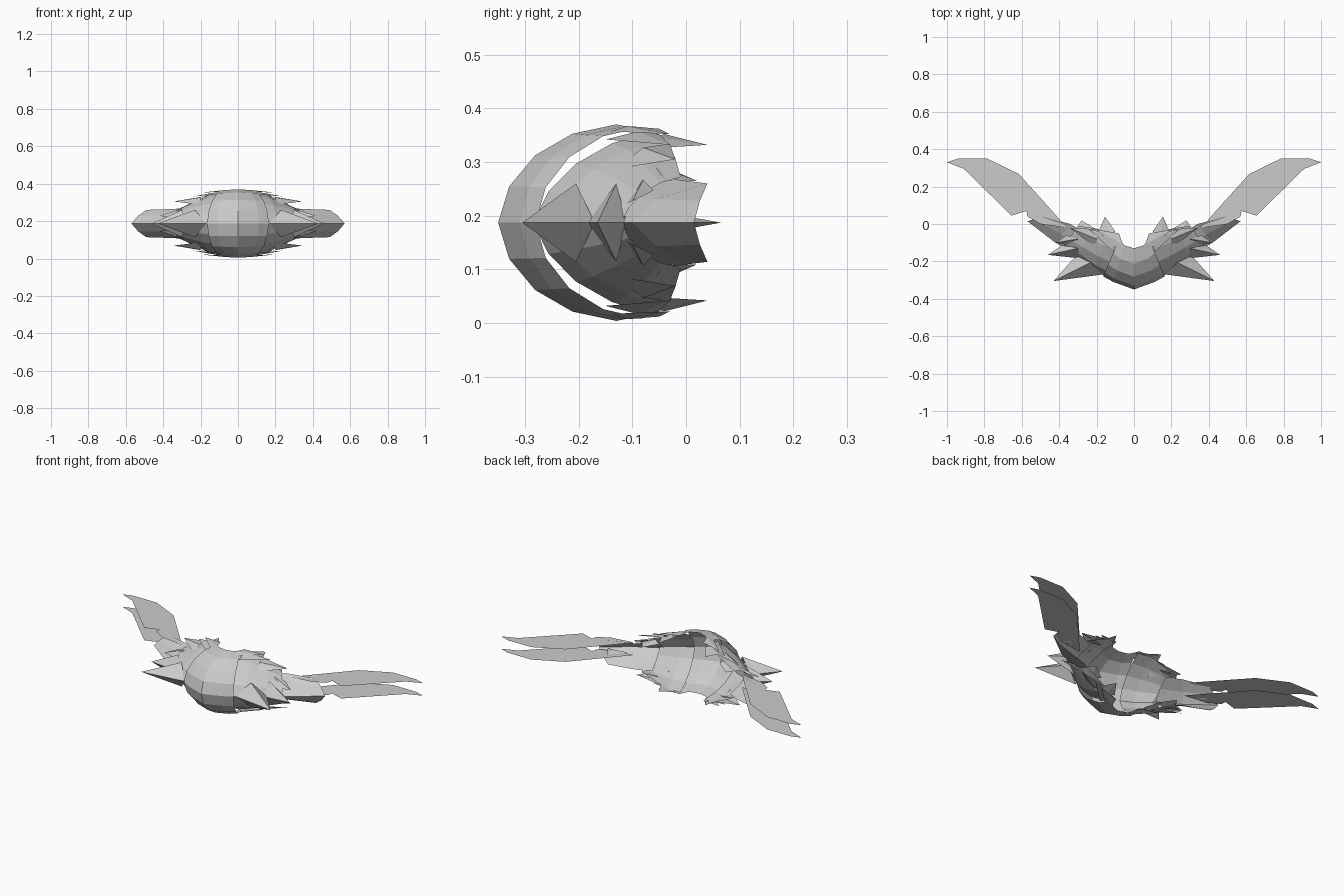
import bpy
from math import cos, sin, pi
from mathutils import Vector

MIDDLE_HEIGHT = 0.187  # height of the symmetry plane

default_cube = bpy.data.objects.get("Cube")
if default_cube:
    bpy.data.objects.remove(default_cube, do_unlink=True)

grey = bpy.data.materials.new("plain grey")
grey.use_nodes = True
colour = (0.6, 0.6, 0.6, 1)
grey.diffuse_color = colour
grey.node_tree.nodes["Principled BSDF"].inputs["Base Color"].default_value = colour


def part(name, points, faces, both_halves=True):
    """Part mirrored left-right and, if wanted, top-bottom."""
    mesh = bpy.data.meshes.new(name)
    mesh.from_pydata(points, [], faces)
    mesh.materials.append(grey)
    part_object = bpy.data.objects.new(name, mesh)
    part_object.location.z = MIDDLE_HEIGHT
    bpy.context.collection.objects.link(part_object)
    mirror = part_object.modifiers.new("Mirror", "MIRROR")
    mirror.use_axis = (True, False, both_halves)
    mirror.merge_threshold = 0.0005


def rib_points(ridge, rim, steps, bulge):
    """Curve from the middle ridge to the rear rim, between straight and elliptic."""
    ridge, rim = Vector((*ridge, 0)), Vector(rim)
    for step in range(steps + 1):
        share = step / steps
        angle = share * pi / 2
        straight = ridge.lerp(rim, share)
        ellipse = rim + (ridge - rim) * cos(angle)
        ellipse.z = rim.z * sin(angle)
        yield straight.lerp(ellipse, bulge)


def shell(name, steps, bulge, ribs):
    """Open shell through ribs, each given by its ridge and rim ends."""
    points = [point for ridge, rim in ribs
              for point in rib_points(ridge, rim, steps, bulge)]
    row = steps + 1
    faces = [(first, first + row, first + row + 1, first + 1)
             for rib in range(len(ribs) - 1)
             for first in range(rib * row, rib * row + steps)]
    part(name, points, faces)


def spike(name, tip, *base):
    """Pointed blade: a fan from the tip over its base points."""
    faces = [(0, corner + 1, corner) for corner in range(1, len(base))]
    part(name, [tip, *base], faces)


def wing(name, height):
    """Flat swept sheet with a hooked end."""
    outline = ((.36, -.02), (.42, .05), (.615, .267), (.785, .35), (.94, .35), (1, .33),
               (.91, .295), (.655, .045), (.575, .07), (.57, .04), (.5, 0))
    points = [(x, y, height) for x, y in outline]
    part(name, points, [tuple(range(len(points)))], both_halves=False)


# Rounded central shell, open at the back
shell("central_shell", steps=4, bulge=.9, ribs=[
    ((0, -.35), (0, -.13, .183)),
    ((.11, -.31), (.05, -.115, .18)),
    ((.165, -.28), (.08, -.08, .178)),
])

# Side shell sweeping back from beneath the central panel
shell("side_shell", steps=4, bulge=.7, ribs=[
    ((.14, -.285), (.08, -.06, .17)),
    ((.21, -.25), (.15, -.035, .155)),
    ((.3, -.18), (.23, -.02, .12)),
    ((.38, -.12), (.3, -.01, .085)),
])

# Outer arm folded along its middle ridge
shell("outer_arm", steps=2, bulge=.3, ribs=[
    ((.29, -.17), (.26, -.05, .085)),
    ((.42, -.1), (.34, 0, .078)),
    ((.57, .015), (.49, .04, .073)),
])

# Side spikes along the middle ridge
spike("front_spike", (.43, -.305, 0), (.17, -.27, 0), (.23, -.205, .073), (.31, -.17, 0))
spike("middle_spike", (.46, -.165, 0), (.28, -.185, 0), (.3, -.13, .073), (.38, -.11, 0))
spike("rear_spike", (.42, -.1, .04), (.3, -.12, .03), (.3, -.08, .08), (.36, -.06, .06))

# Feathered points along the upper and lower rims
spike("shoulder_spike", (.345, -.02, .118), (.2, -.13, .1), (.2, -.08, .14), (.17, -.03, .147))
spike("rim_feather", (.24, -.03, .145), (.11, -.15, .155), (.1, -.09, .17), (.12, -.05, .165))
spike("crest_feather", (.2, -.03, .165), (.08, -.14, .17), (.06, -.11, .18), (.08, -.05, .175))
spike("rear_claw", (.155, .04, .145), (.19, -.04, .14), (.14, -.06, .16), (.1, -.04, .165))
spike("small_claw", (.28, .02, .078), (.32, -.04, .078), (.25, -.06, .108), (.2, -.03, .1))
spike("arm_claw", (.48, .065, 0), (.52, 0, 0), (.46, .01, .01), (.4, -.02, 0))

# Paired flat wing sheets, one level with the arm top and one with the ridge
wing("upper_wing", height=.071)
wing("lower_wing", height=-.004)
